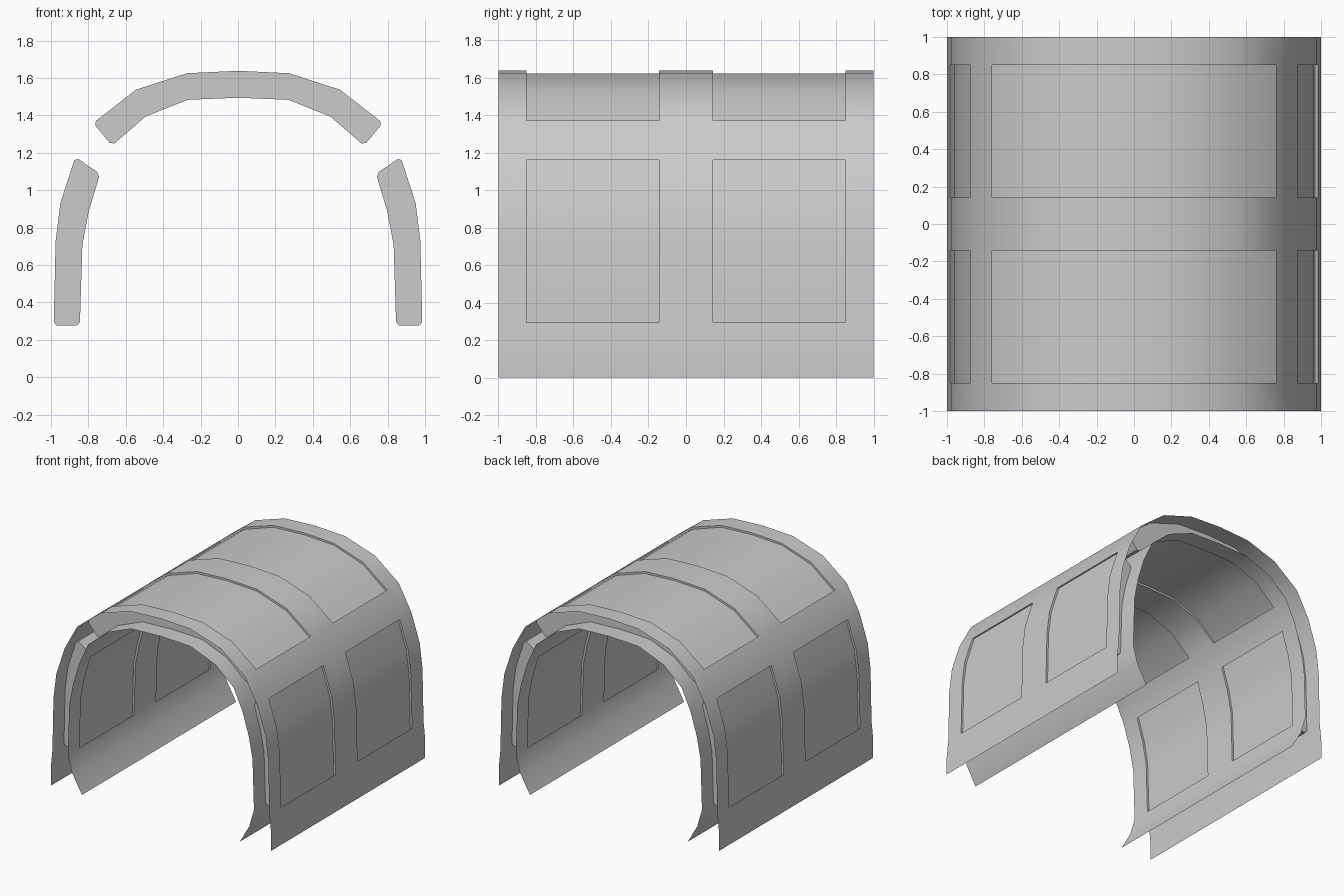
import bpy, bmesh, math
from mathutils import Vector

if "Cube" in bpy.data.objects:
    bpy.data.objects.remove(bpy.data.objects["Cube"])

# Half profiles (x, z) of the arch, from right foot to apex
OUTER = [(1, 0), (1, .15), (.985, .295), (.975, .73), (.95, .93), (.875, 1.16),
         (.76, 1.37), (.545, 1.537), (.273, 1.625), (0, 1.638)]
INNER = [(.717, 0), (.803, .15), (.845, .295), (.832, .71), (.797, .89), (.743, 1.07),
         (.66, 1.25), (.495, 1.393), (.27, 1.483), (0, 1.494)]
Y = [-1, -.85, -.143, .143, .85, 1]            # rib and bay stations
BAYS = (1, 3)
PANELS = {"right_panel": (2, 5), "roof_panel": (6, 12), "left_panel": (13, 16)}
LIP = .11                                      # recess depth, share of wall thickness


def mirrored(half):
    pts = [Vector(p) for p in half]
    return pts + [Vector((-p.x, p.y)) for p in reversed(pts[:-1])]


P, Q = mirrored(OUTER), mirrored(INNER)


def recessed(a, b, first, last):
    """Points sunk from skin a towards skin b, undercut slightly at both ends."""
    pts = [a[i].lerp(b[i], LIP) for i in range(first, last + 1)]
    lo = (pts[0] - pts[1]).normalized() * .018
    hi = (pts[-1] - pts[-2]).normalized() * .018
    pts[0], pts[-1] = pts[0] + lo, pts[-1] + hi
    return pts


def finish(bm, name):
    mesh = bpy.data.meshes.new(name)
    bm.to_mesh(mesh)
    bm.free()
    ob = bpy.data.objects.new(name, mesh)
    bpy.context.collection.objects.link(ob)
    bpy.ops.object.select_all(action='DESELECT')
    ob.select_set(True)
    bpy.context.view_layer.objects.active = ob
    bpy.ops.object.shade_smooth_by_angle(angle=math.radians(30))


def build_shell(name, a, b, sign):
    """Thin arched sheet with framed openings for the panels."""
    bm = bmesh.new()
    grid = [[bm.verts.new((p.x, y, p.y)) for y in Y] for p in a]
    first_face = None
    for i in range(len(a) - 1):
        for j in range(len(Y) - 1):
            if j in BAYS and any(f <= i < l for f, l in PANELS.values()):
                continue
            face = bm.faces.new((grid[i][j], grid[i][j + 1], grid[i + 1][j + 1], grid[i + 1][j]))
            first_face = first_face or face
    # Step walls around every opening
    for f, l in PANELS.values():
        sunk = recessed(a, b, f, l)
        for j in BAYS:
            rim = [grid[i][j] for i in range(f, l + 1)]
            rim += [grid[i][j + 1] for i in range(l, f - 1, -1)]
            low = [bm.verts.new((p.x, Y[j], p.y)) for p in sunk]
            low += [bm.verts.new((p.x, Y[j + 1], p.y)) for p in reversed(sunk)]
            for k in range(len(rim)):
                n = (k + 1) % len(rim)
                bm.faces.new((rim[k], rim[n], low[n], low[k]))
    bmesh.ops.recalc_face_normals(bm, faces=bm.faces[:])
    first_face.normal_update()
    if first_face.normal.x * sign < 0:
        bmesh.ops.reverse_faces(bm, faces=bm.faces[:])
    finish(bm, name)


def build_panel(name, f, l, y0, y1):
    """Solid curved block filling the wall thickness of one bay."""
    bm = bmesh.new()
    rings = []
    for o, i in zip(recessed(P, Q, f, l), recessed(Q, P, f, l)):
        rings.append([bm.verts.new(c) for c in ((o.x, y0, o.y), (o.x, y1, o.y),
                                                (i.x, y1, i.y), (i.x, y0, i.y))])
    for r, s in zip(rings, rings[1:]):
        for k in range(4):
            n = (k + 1) % 4
            bm.faces.new((r[k], r[n], s[n], s[k]))
    bm.faces.new(rings[0])
    bm.faces.new(rings[-1])
    bmesh.ops.recalc_face_normals(bm, faces=bm.faces[:])
    finish(bm, name)


# Outer and inner skins with their raised ribs
build_shell("outer_shell", P, Q, 1)
build_shell("inner_shell", Q, P, -1)

# Recessed panels, front and back bays
for j, bay in zip(BAYS, ("front", "back")):
    for name, (f, l) in PANELS.items():
        build_panel(f"{bay}_{name}", f, l, Y[j], Y[j + 1])
